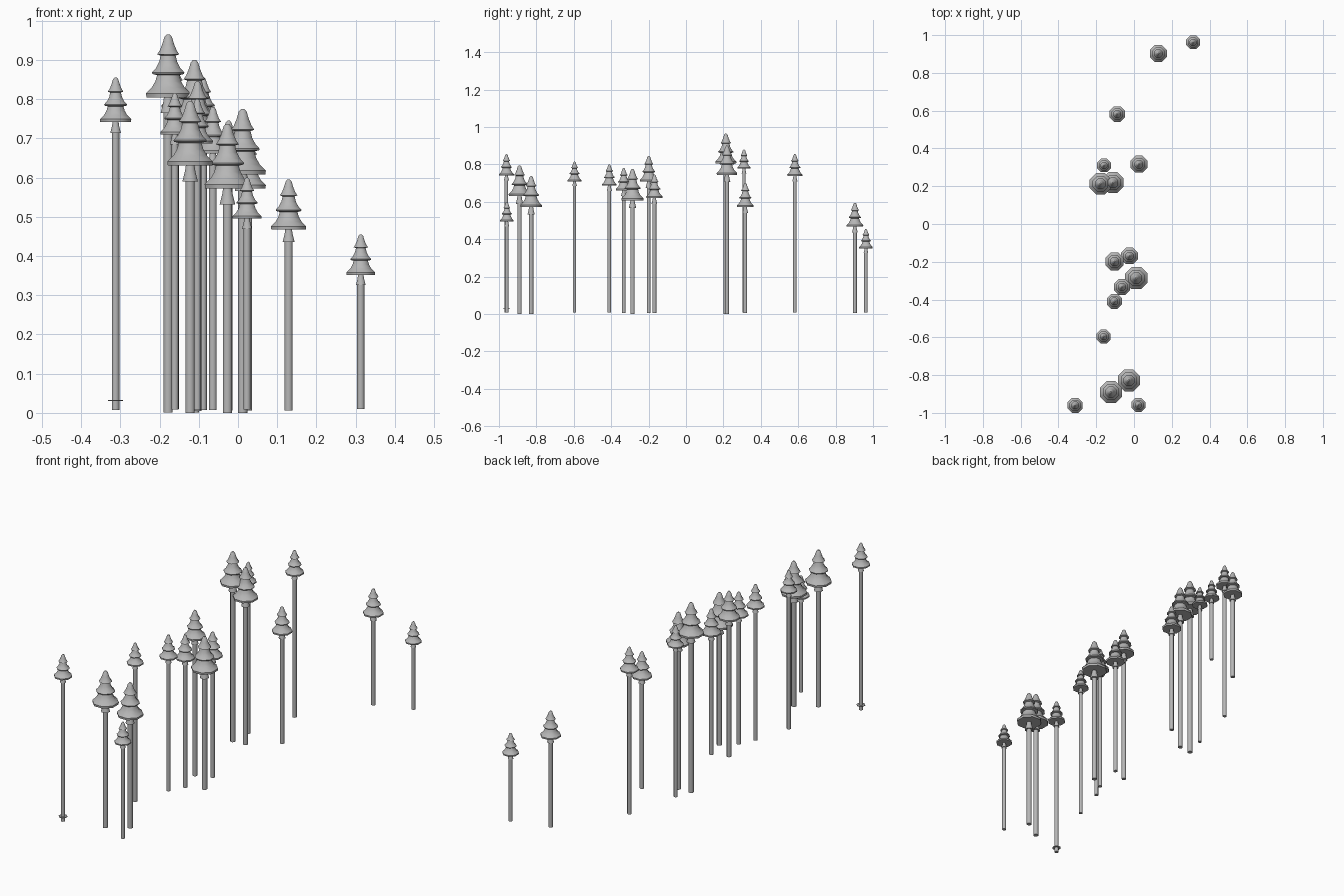
import bpy, bmesh, math

if "Cube" in bpy.data.objects:
    bpy.data.objects.remove(bpy.data.objects["Cube"])

bark = bpy.data.materials.new("soft grey")
bark.diffuse_color = (0.47, 0.47, 0.47, 1)
bark.use_nodes = True
bark.node_tree.nodes["Principled BSDF"].inputs["Base Color"].default_value = bark.diffuse_color
SIDES = 8
FLAT = 1 / math.cos(math.pi / SIDES)   # radii are measured across the flats

# x, y, apex height, canopy radius
TREES = [
    (.313, .962, .455, .0365), (.129, .903, .595, .045), (-.089, .582, .855, .041),
    (-.159, .31, .88, .036), (.026, .317, .70, .045), (-.178, .213, .965, .0565),
    (-.111, .219, .90, .055), (-.103, -.199, .845, .048), (-.024, -.169, .745, .044),
    (.012, -.286, .775, .059), (-.064, -.333, .78, .042), (-.104, -.41, .80, .040),
    (-.161, -.596, .815, .037), (-.027, -.828, .737, .058), (-.122, -.89, .795, .058),
    (-.312, -.96, .855, .040), (.023, -.958, .60, .037),
]

# canopy profile: (radius, depth below the apex), both in canopy radii
CANOPY = [(.07, 0), (.17, .12), (.27, .45), (.38, .72), (.50, .90), (.34, .96),
          (.41, 1.25), (.55, 1.52), (.73, 1.72), (.71, 1.79), (.50, 1.84),
          (.58, 2.12), (.74, 2.40), (1.0, 2.66), (.98, 2.84), (.19, 2.84),
          (.23, 3.10), (.34, 3.54)]


def lathe(name, profile, x, y):
    """Close a profile of (radius, z) points into a turned solid."""
    bm = bmesh.new()
    rings = []
    for r, z in profile:
        ring = []
        for i in range(SIDES):
            a = 2 * math.pi * (i + .5) / SIDES
            ring.append(bm.verts.new((r * FLAT * math.cos(a), r * FLAT * math.sin(a), z)))
        rings.append(ring)
    for upper, lower in zip(rings, rings[1:]):
        for i in range(SIDES):
            j = (i + 1) % SIDES
            bm.faces.new((upper[i], lower[i], lower[j], upper[j]))
    bm.faces.new(rings[0])
    bm.faces.new(rings[-1][::-1])
    bmesh.ops.recalc_face_normals(bm, faces=bm.faces)
    mesh = bpy.data.meshes.new(name)
    bm.to_mesh(mesh)
    bm.free()
    mesh.materials.append(bark)
    obj = bpy.data.objects.new(name, mesh)
    obj.location = (x, y, 0)
    bpy.context.collection.objects.link(obj)
    bpy.ops.object.select_all(action='DESELECT')
    obj.select_set(True)
    bpy.context.view_layer.objects.active = obj
    bpy.ops.object.shade_smooth_by_angle(angle=math.radians(50))
    return obj


for n, (x, y, top, r) in enumerate(TREES, 1):
    # tiered canopy with its flared collar
    lathe(f"canopy_{n}", [(a * r, top - d * r) for a, d in CANOPY], x, y)
    # long bare trunk, thicker under bigger canopies
    tr = .0045 + .125 * r
    foot = max(0, .025 - .43 * r)
    lathe(f"trunk_{n}", [(tr, top - 3.4 * r), (tr, foot)], x, y)

# thin flange near the foot of the front left trunk
lathe("foot_flange", [(.019, .033), (.019, .030)], -.312, -.96)
